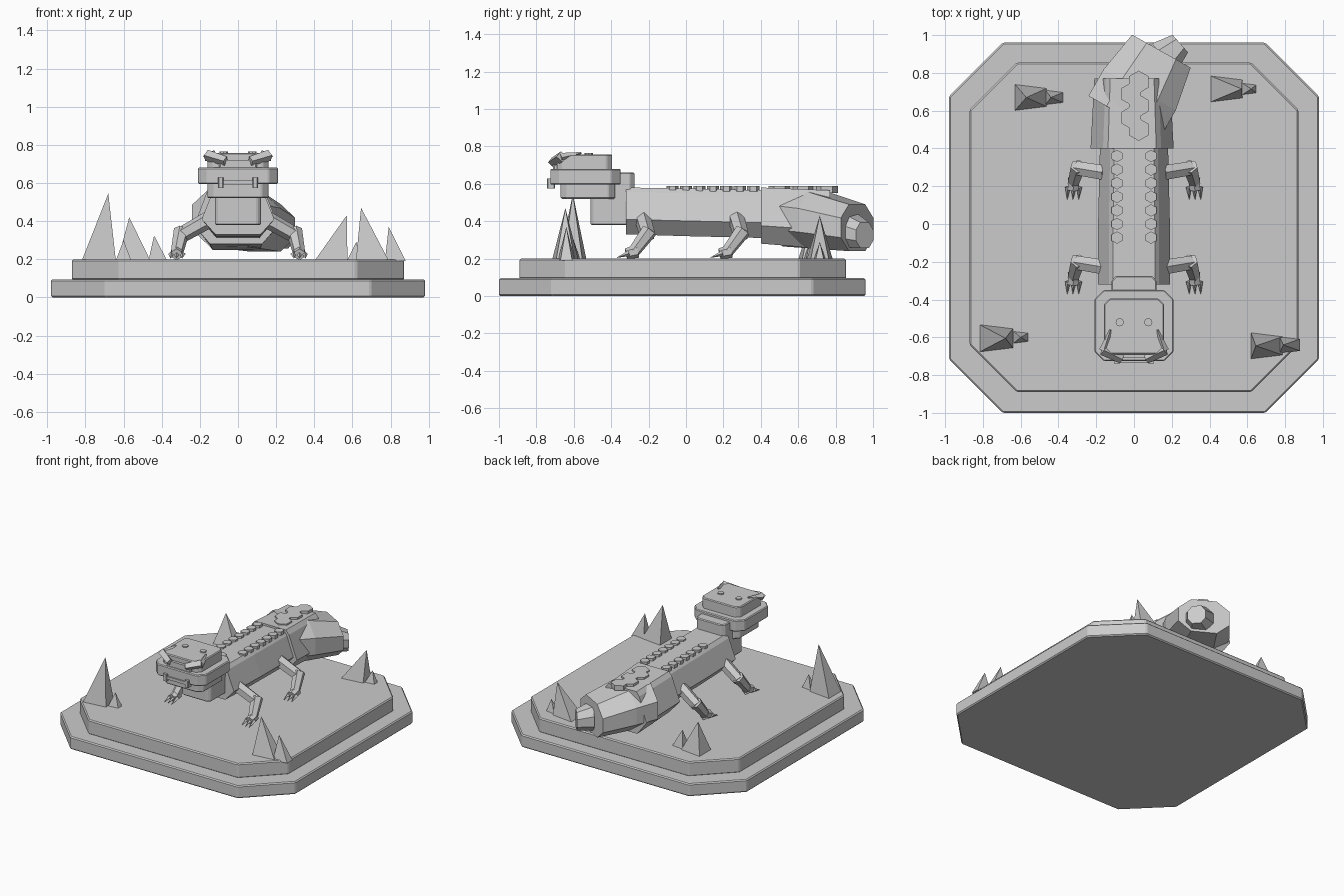
import bpy, bmesh, math
from mathutils import Vector, Matrix

cube = bpy.data.objects.get("Cube")
if cube:
    bpy.data.objects.remove(cube, do_unlink=True)

grey = bpy.data.materials.new("stone_grey")
grey.use_nodes = True
grey.diffuse_color = (0.6, 0.6, 0.6, 1)
grey.node_tree.nodes["Principled BSDF"].inputs["Base Color"].default_value = grey.diffuse_color


def finish(name, bm, bevel=0):
    bmesh.ops.recalc_face_normals(bm, faces=bm.faces)
    mesh = bpy.data.meshes.new(name)
    bm.to_mesh(mesh)
    bm.free()
    mesh.materials.append(grey)
    obj = bpy.data.objects.new(name, mesh)
    bpy.context.collection.objects.link(obj)
    if bevel:
        mod = obj.modifiers.new("edge_bevel", "BEVEL")
        mod.width, mod.segments = bevel, 1
    return obj


def loft(name, rings, bevel=0):
    """Closed skin through rings that have equal point counts."""
    bm = bmesh.new()
    loops = [[bm.verts.new(p) for p in ring] for ring in rings]
    n = len(loops[0])
    for a, b in zip(loops, loops[1:]):
        for i in range(n):
            j = (i + 1) % n
            bm.faces.new((a[i], a[j], b[j], b[i]))
    bm.faces.new(loops[0])
    bm.faces.new(loops[-1])
    return finish(name, bm, bevel)


def slab(name, x, y, z, cut, bevel=0.006):
    """Upright block with chamfered corners; x, y, z are (low, high)."""
    cx, cy = sum(x) / 2, sum(y) / 2
    w, d = (x[1] - x[0]) / 2, (y[1] - y[0]) / 2
    pts = [(w, d - cut), (w - cut, d), (cut - w, d), (-w, d - cut),
           (-w, cut - d), (cut - w, -d), (w - cut, -d), (w, cut - d)]
    return loft(name, [[(cx + a, cy + b, h) for a, b in pts] for h in z], bevel)


def limb(name, a, b, r1, r2, sides=6):
    """Tapered prism between two points."""
    a, b = Vector(a), Vector(b)
    bm = bmesh.new()
    turn = (b - a).to_track_quat("Z", "Y").to_matrix().to_4x4()
    bmesh.ops.create_cone(bm, cap_ends=True, segments=sides, radius1=r1, radius2=r2,
                          depth=(b - a).length,
                          matrix=Matrix.Translation((a + b) / 2) @ turn)
    return finish(name, bm)


def body_ring(cx, y, top, bottom, w):
    """Faceted torso section, narrow on top and widest low on the flank."""
    half = [(0.58, 1.0), (0.7, 0.9), (1.0, 0.32), (0.62, 0.0)]
    pts = half + [(-a, b) for a, b in reversed(half)]
    return [(cx + a * w, y, bottom + b * (top - bottom)) for a, b in pts]


def tail_ring(centre, rx, rz, heading):
    """Octagon standing across a heading in the ground plane."""
    side = Vector((heading.y, -heading.x, 0))
    pts = [(1, .42), (.5, 1), (-.5, 1), (-1, .42), (-1, -.42), (-.5, -1), (.5, -1), (1, -.42)]
    return [Vector(centre) + side * (a * rx) + Vector((0, 0, b * rz)) for a, b in pts]


# Stepped plinth
slab("plinth_lower", (-0.98, 0.98), (-1.0, 0.96), (0, 0.095), 0.285, 0.008)
slab("plinth_upper", (-0.87, 0.87), (-0.89, 0.855), (0.09, 0.2), 0.25, 0.008)

# Torso, haunch and bent tail
loft("torso", [body_ring(0, -0.32, 0.58, 0.33, 0.19), body_ring(0, 0.0, 0.575, 0.32, 0.19),
               body_ring(0, 0.42, 0.565, 0.31, 0.18)])
loft("haunch", [body_ring(-0.01, 0.4, 0.58, 0.28, 0.22), body_ring(-0.01, 0.77, 0.565, 0.25, 0.2)])
head_dir = Vector((0.49, 0.87, 0))
loft("tail", [tail_ring((-0.05, 0.57, 0.42), 0.22, 0.155, head_dir),
              tail_ring((0.03, 0.71, 0.405), 0.22, 0.15, head_dir),
              tail_ring((0.145, 0.915, 0.365), 0.178, 0.125, head_dir)])
tip_dir = Vector((0.75, 0.66, 0))
loft("tail_tip", [tail_ring((0.16, 0.88, 0.35), 0.1, 0.09, tip_dir),
                  tail_ring((0.245, 0.955, 0.325), 0.062, 0.068, tip_dir)])

# Back scutes
for side in (-1, 1):
    for i in range(7):
        y = 0.36 - 0.072 * i
        limb("back_scute", (side * 0.09, y, 0.56), (side * 0.09, y, 0.587), 0.033, 0.033)
for i in range(5):
    x = 0.02 * (-1) ** i + 0.005
    y = 0.5 + 0.063 * i
    limb("haunch_scute", (x, y, 0.55), (x, y, 0.587), 0.06, 0.06)

# Neck and stacked head
slab("neck_lower", (-0.12, 0.12), (-0.51, -0.3), (0.38, 0.56), 0.02)
slab("neck_upper", (-0.12, 0.12), (-0.45, -0.275), (0.5, 0.66), 0.025)
slab("lower_jaw", (-0.16, 0.16), (-0.67, -0.38), (0.52, 0.61), 0.035)
slab("upper_jaw", (-0.21, 0.21), (-0.725, -0.35), (0.595, 0.68), 0.05)
slab("skull", (-0.16, 0.16), (-0.69, -0.395), (0.67, 0.757), 0.03)
slab("snout_bar", (-0.1, 0.1), (-0.735, -0.7), (0.59, 0.612), 0.004, 0)
slab("face_plate", (-0.1, 0.1), (-0.71, -0.67), (0.68, 0.72), 0.008, 0)

# Paired face details and legs
for side, word in ((1, "left"), (-1, "right")):
    slab(word + "_fang", sorted((side * 0.075, side * 0.105)), (-0.742, -0.7), (0.575, 0.628), 0.005, 0)
    limb(word + "_head_knob", (side * 0.075, -0.52, 0.75), (side * 0.075, -0.52, 0.765), 0.022, 0.022, 8)
    limb(word + "_brow", (side * 0.065, -0.715, 0.715), (side * 0.165, -0.665, 0.745), 0.025, 0.03, 4)
    limb(word + "_horn", (side * 0.16, -0.67, 0.74), (side * 0.125, -0.56, 0.765), 0.025, 0.005, 4)
    for end, y in (("front", -0.22), ("hind", 0.28)):
        leg = word + "_" + end + "_"
        limb(leg + "thigh", (side * 0.15, y - 0.01, 0.41), (side * 0.3, y + 0.015, 0.325), 0.045, 0.042)
        limb(leg + "shin", (side * 0.295, y + 0.025, 0.35), (side * 0.32, y - 0.06, 0.235), 0.043, 0.033)
        limb(leg + "foot", (side * 0.318, y - 0.04, 0.24), (side * 0.322, y - 0.1, 0.225), 0.036, 0.03)
        for k in (-1, 0, 1):
            x = side * 0.32 + 0.03 * k
            limb(leg + "claw", (x, y - 0.085, 0.228), (x * 1.01, y - 0.15, 0.205), 0.015, 0.001, 4)

# Crystal spikes: centre x, centre y, half size, apex x, apex z
spikes = [(-0.73, -0.605, 0.09, -0.68, 0.545), (-0.6, -0.6, 0.042, -0.6, 0.3),
          (0.705, -0.645, 0.087, 0.645, 0.47), (0.825, -0.64, 0.055, 0.79, 0.37),
          (0.487, 0.715, 0.087, 0.57, 0.43), (0.61, 0.715, 0.04, 0.62, 0.29),
          (-0.545, 0.67, 0.087, -0.57, 0.42), (-0.42, 0.67, 0.05, -0.44, 0.325)]
for cx, cy, r, ax, az in spikes:
    bm = bmesh.new()
    base = [bm.verts.new((cx + a * r, cy + b * r * 0.82, 0.19))
            for a, b in ((-1, -1), (1, -0.7), (1, 0.7), (-1, 1))]
    apex = bm.verts.new((ax, cy, az))
    bm.faces.new(base)
    for i in range(4):
        bm.faces.new((base[i], base[(i + 1) % 4], apex))
    finish("crystal_spike", bm)
